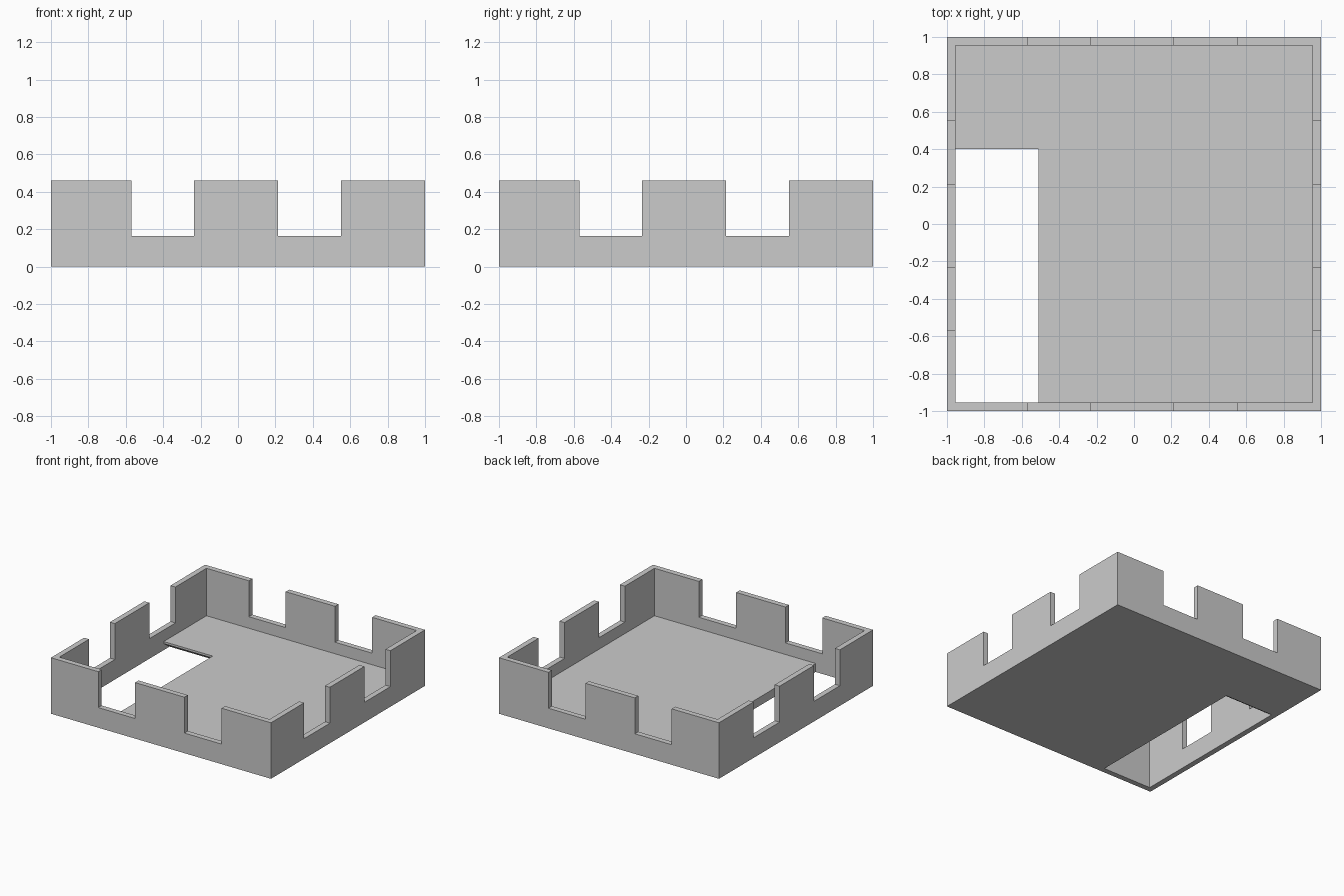
import bpy, bmesh
from mathutils import Vector

if "Cube" in bpy.data.objects:
    bpy.data.objects.remove(bpy.data.objects["Cube"])

H, T = 0.46, 0.045          # wall height, wall thickness
FLOOR = 0.07                # floor thickness
NOTCH_Z = 0.165
GAPS = [(-0.57, -0.235), (0.213, 0.551)]
IN = 1 - T


def prism(name, profile, x0, x1):
    """Extrude a (y, z) profile along x."""
    bm = bmesh.new()
    face = bm.faces.new([bm.verts.new((x0, y, z)) for y, z in profile])
    ext = bmesh.ops.extrude_face_region(bm, geom=[face])
    verts = [v for v in ext["geom"] if isinstance(v, bmesh.types.BMVert)]
    bmesh.ops.translate(bm, verts=verts, vec=Vector((x1 - x0, 0, 0)))
    bmesh.ops.recalc_face_normals(bm, faces=bm.faces)
    me = bpy.data.meshes.new(name)
    bm.to_mesh(me)
    bm.free()
    ob = bpy.data.objects.new(name, me)
    bpy.context.collection.objects.link(ob)
    return ob


def box(name, x0, x1, y0, y1, z0, z1):
    return prism(name, [(y0, z0), (y1, z0), (y1, z1), (y0, z1)], x0, x1)


def cut(target, cutter):
    """Subtract the cutter and discard it."""
    mod = target.modifiers.new("cut", 'BOOLEAN')
    mod.operation = 'DIFFERENCE'
    mod.solver = 'EXACT'
    mod.object = cutter
    bpy.context.view_layer.objects.active = target
    bpy.ops.object.modifier_apply(modifier=mod.name)
    bpy.data.objects.remove(cutter)


# Outer block hollowed into a tray
tower = box("battlement_floor", -1, 1, -1, 1, 0, H)
cut(tower, box("cavity", -IN, IN, -IN, IN, FLOOR, 1))

# Notches through opposite walls, in both directions
for a, b in GAPS:
    cut(tower, box("notch_x", a, b, -2, 2, NOTCH_Z, 1))
    cut(tower, box("notch_y", -2, 2, a, b, NOTCH_Z, 1))

# Stair opening, undercut at its back edge
opening = [(-IN, -0.1), (0.475, -0.1), (0.475, 0), (0.4, 0.053), (0.4, 0.12), (-IN, 0.12)]
cut(tower, prism("opening", opening, -IN, -0.51))
